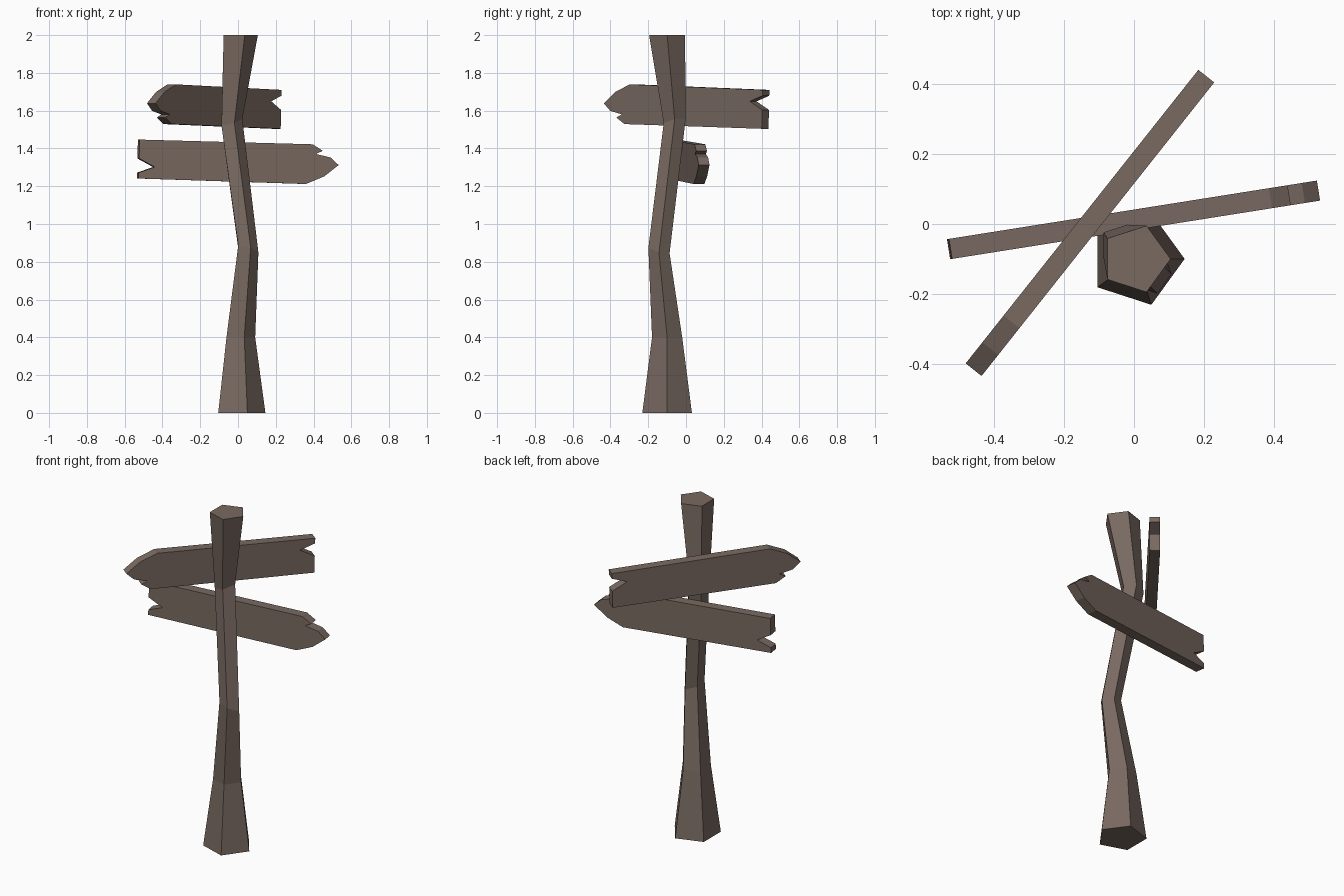
import bpy, bmesh, math
from mathutils import Matrix

if "Cube" in bpy.data.objects:
    bpy.data.objects.remove(bpy.data.objects["Cube"])

wood = bpy.data.materials.new("weathered brown wood")
wood.diffuse_color = (0.19, 0.142, 0.119, 1)
wood.use_nodes = True
wood.node_tree.nodes["Principled BSDF"].inputs["Base Color"].default_value = wood.diffuse_color


def finish(name, bm):
    bmesh.ops.recalc_face_normals(bm, faces=bm.faces)
    mesh = bpy.data.meshes.new(name)
    bm.to_mesh(mesh)
    bm.free()
    mesh.materials.append(wood)
    ob = bpy.data.objects.new(name, mesh)
    bpy.context.collection.objects.link(ob)
    return ob


# Crooked five-sided post: centre x, y, z, radius, slope along x, slope along y
rings = [
    (0.007, -0.10, 0.00, 0.138, 0, 0),
    (0.007, -0.10, 0.40, 0.084, 0, 0),
    (0.049, -0.143, 0.865, 0.059, -0.28, -0.26),
    (-0.038, -0.06, 1.54, 0.061, 0.25, 0.18),
    (0.005, -0.10, 2.00, 0.100, 0, 0),
]
bm = bmesh.new()
loops = []
for cx, cy, cz, r, sx, sy in rings:
    loop = []
    for i in range(5):
        a = math.tau * i / 5
        dx, dy = r * math.cos(a), r * math.sin(a)
        loop.append(bm.verts.new((cx + dx, cy + dy, cz + sx * dx + sy * dy)))
    loops.append(loop)
for lo, hi in zip(loops, loops[1:]):
    for i in range(5):
        j = (i + 1) % 5
        bm.faces.new((lo[i], lo[j], hi[j], hi[i]))
bm.faces.new(loops[0][::-1])
bm.faces.new(loops[-1])
finish("post", bm)

# Arrow board outline: notched tail on the left, splintered tip on the right
outline = [
    (-0.535, 0.105), (-0.535, 0.005), (-0.45, -0.038), (-0.535, -0.07),
    (-0.535, -0.101), (0.363, -0.105), (0.46, -0.062), (0.535, 0.0),
    (0.49, 0.039), (0.412, 0.055), (0.448, 0.073), (0.393, 0.106),
]
THICK = 0.058


def board(name, centre, heading, roll):
    bm = bmesh.new()
    face = bm.faces.new([bm.verts.new((u, -THICK / 2, w)) for u, w in outline])
    ext = bmesh.ops.extrude_face_region(bm, geom=[face], use_keep_orig=True)
    moved = [g for g in ext["geom"] if isinstance(g, bmesh.types.BMVert)]
    bmesh.ops.translate(bm, verts=moved, vec=(0, THICK, 0))
    m = (Matrix.Translation(centre)
         @ Matrix.Rotation(math.radians(heading), 4, 'Z')
         @ Matrix.Rotation(math.radians(roll), 4, 'Y'))
    bmesh.ops.transform(bm, matrix=m, verts=bm.verts)
    finish(name, bm)


# Lower board points right, upper board is the same one turned upside down
board("lower_sign_board", (0, 0.012, 1.327), 9.0, 1.6)
board("upper_sign_board", (-0.127, 0.002, 1.624), 51.6, 181.6)
